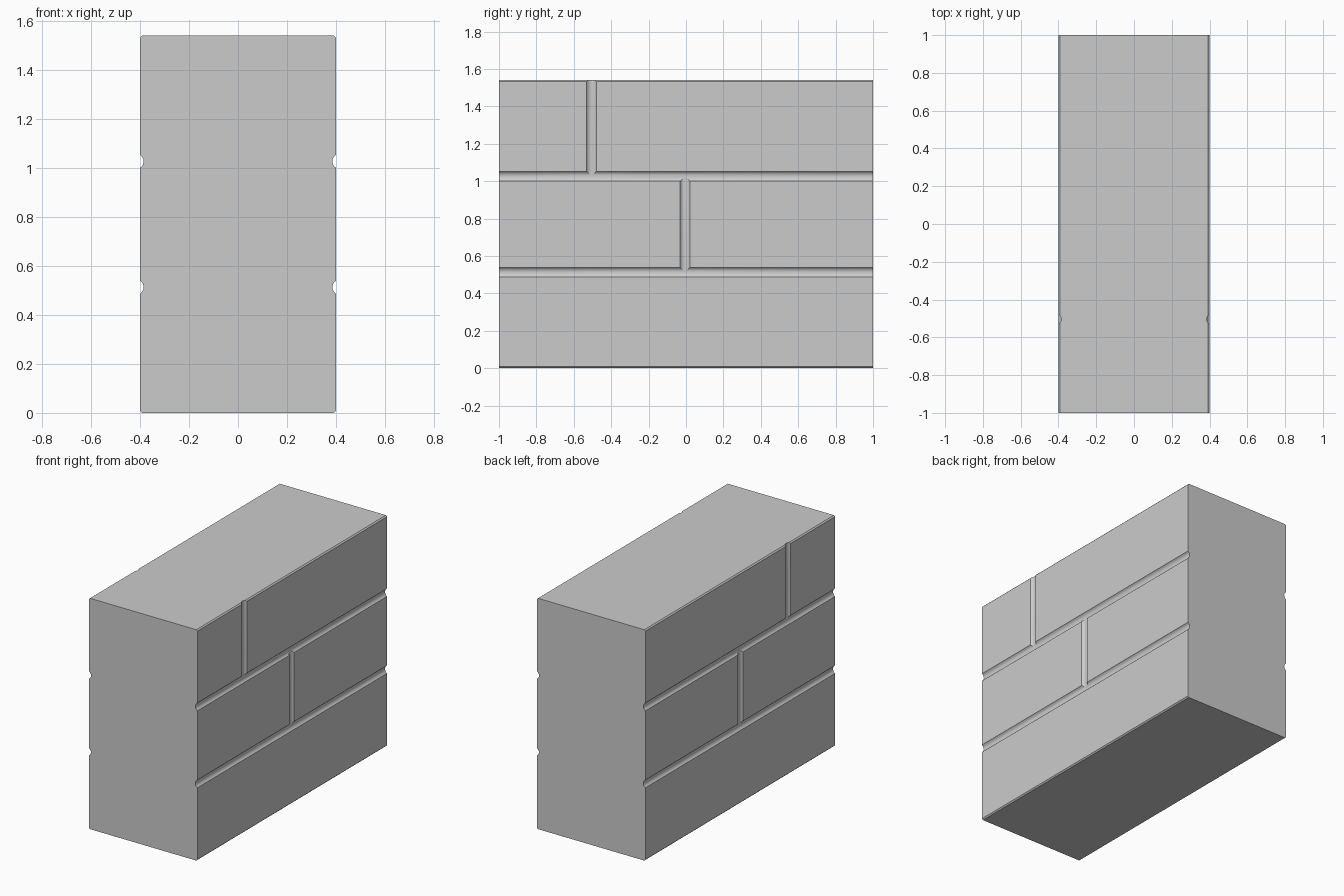
import bpy, bmesh
from math import pi

if "Cube" in bpy.data.objects:
    bpy.data.objects.remove(bpy.data.objects["Cube"])

W, L, H = 0.4, 1.0, 1.54          # half width, half length, height
COURSE = H / 3                    # height of one brick course
R, OFFSET = 0.03, 0.015           # joint radius and its centre outside the face
B = 0.008                         # softened long edges


def wall_block():
    # Cross-section with chamfered corners, extruded along y
    pts = [(-W + B, 0), (W - B, 0), (W, B), (W, H - B),
           (W - B, H), (-W + B, H), (-W, H - B), (-W, B)]
    bm = bmesh.new()
    face = bm.faces.new([bm.verts.new((x, -L, z)) for x, z in pts])
    ext = bmesh.ops.extrude_face_region(bm, geom=[face])
    verts = [g for g in ext["geom"] if isinstance(g, bmesh.types.BMVert)]
    bmesh.ops.translate(bm, verts=verts, vec=(0, 2 * L, 0))
    bmesh.ops.recalc_face_normals(bm, faces=bm.faces)
    mesh = bpy.data.meshes.new("brick_wall_block")
    bm.to_mesh(mesh)
    bm.free()
    obj = bpy.data.objects.new("brick_wall_block", mesh)
    bpy.context.collection.objects.link(obj)
    return obj


def cut_joint(obj, location, length, rotation=(0, 0, 0)):
    # Subtract a rod to leave a shallow rounded mortar joint
    bpy.ops.mesh.primitive_cylinder_add(vertices=24, radius=R, depth=length,
                                        location=location, rotation=rotation)
    rod = bpy.context.object
    rod.name = "joint_cutter"
    rod.hide_render = True
    mod = obj.modifiers.new("joint", 'BOOLEAN')
    mod.operation, mod.solver, mod.object = 'DIFFERENCE', 'EXACT', rod
    bpy.ops.object.select_all(action='DESELECT')
    bpy.context.view_layer.objects.active = obj
    obj.select_set(True)
    bpy.ops.object.modifier_apply(modifier=mod.name)
    bpy.data.objects.remove(rod, do_unlink=True)


wall = wall_block()
for side in (-1, 1):
    x = side * (W + OFFSET)
    # Bed joints along the full length
    for course in (1, 2):
        cut_joint(wall, (x, 0, course * COURSE), 2 * L + 0.2, (pi / 2, 0, 0))
    # Upright joint in the middle course
    cut_joint(wall, (x, -0.005, 1.5 * COURSE), COURSE)
    # Upright joint in the top course, running out through the top
    cut_joint(wall, (x, -0.505, 2.5 * COURSE + 0.05), COURSE + 0.1)

bpy.ops.object.shade_smooth_by_angle(angle=pi / 7)
